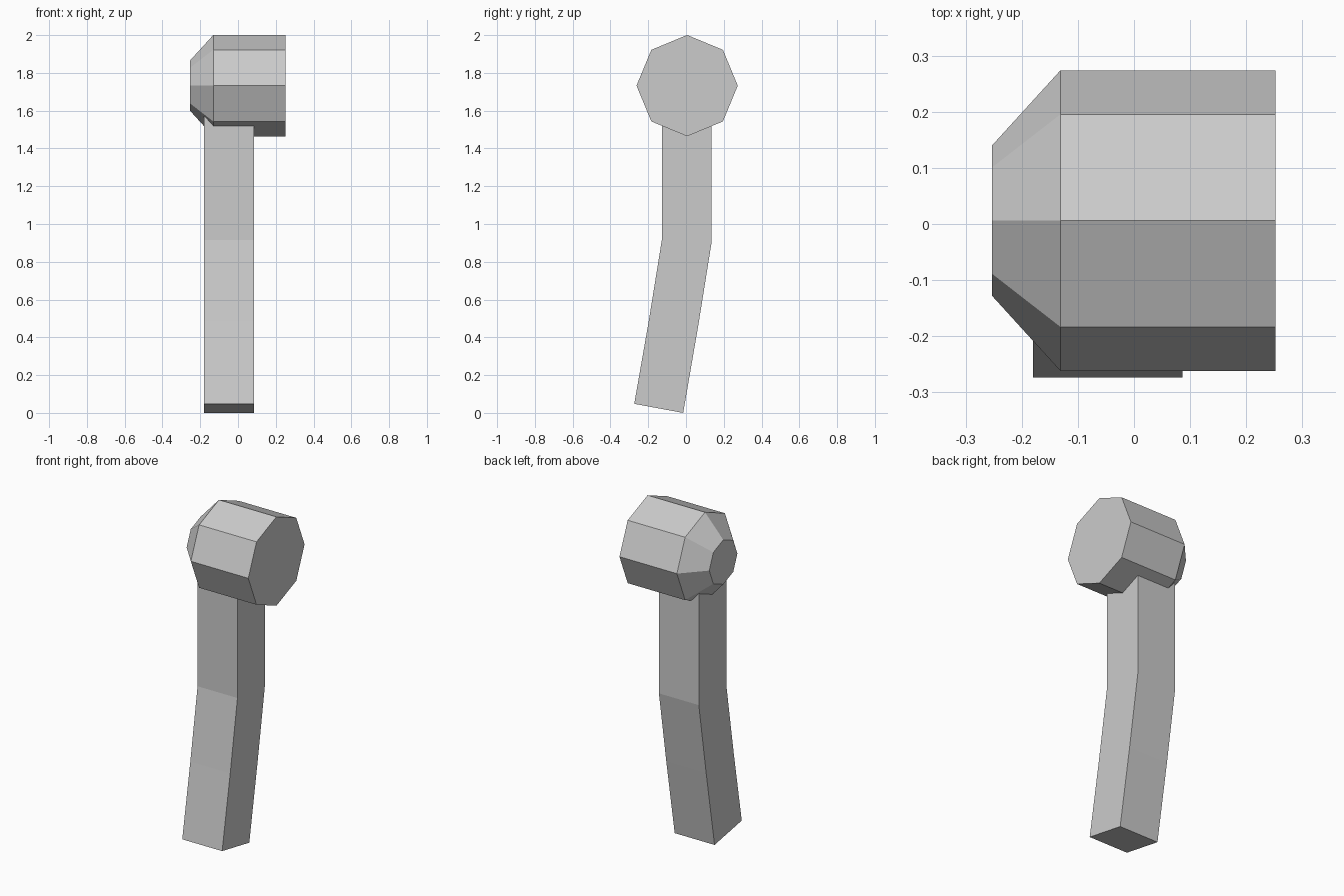
import bpy, bmesh
from math import sin, cos, pi

if "Cube" in bpy.data.objects:
    bpy.data.objects.remove(bpy.data.objects["Cube"])


def loft(name, rings):
    """Skin a list of equal-sized point rings and cap both ends."""
    bm = bmesh.new()
    loops = [[bm.verts.new(p) for p in ring] for ring in rings]
    n = len(loops[0])
    for a, b in zip(loops, loops[1:]):
        for i in range(n):
            j = (i + 1) % n
            bm.faces.new((a[i], a[j], b[j], b[i]))
    bm.faces.new(loops[0])
    bm.faces.new(loops[-1])
    bmesh.ops.recalc_face_normals(bm, faces=bm.faces[:])
    mesh = bpy.data.meshes.new(name)
    bm.to_mesh(mesh)
    bm.free()
    obj = bpy.data.objects.new(name, mesh)
    bpy.context.collection.objects.link(obj)
    return obj


def octagon(x, radius, cy=0.006, cz=1.7325):
    return [(x, cy + radius * cos(i * pi / 4), cz + radius * sin(i * pi / 4))
            for i in range(8)]


def section(front, back, x0=-0.18, x1=0.086):
    """Rectangular handle section from its front and back (y, z) points."""
    return [(x0, *front), (x1, *front), (x1, *back), (x0, *back)]


# Octagonal head with one tapered end
loft("hammer_head", [octagon(-0.253, 0.134), octagon(-0.131, 0.268),
                     octagon(0.252, 0.268)])

# Square handle, kinked forward below the middle, top buried in the head
loft("handle", [section((-0.274, 0.048), (-0.015, 0.0)),
                section((-0.197, 0.487), (0.065, 0.463)),
                section((-0.128, 0.915), (0.135, 0.90)),
                section((-0.128, 1.62), (0.135, 1.62))])
